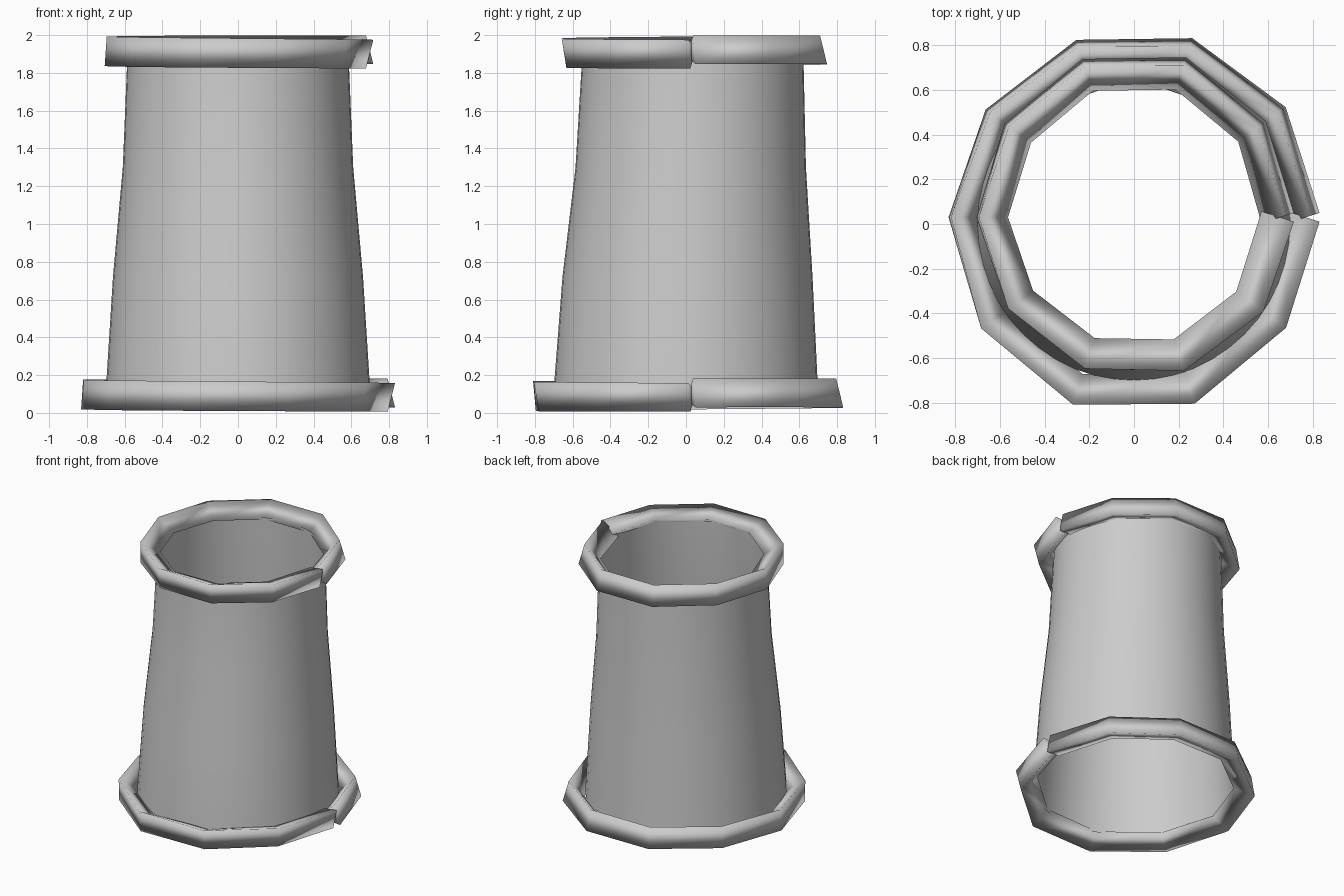
import bpy, math
from mathutils import Vector

if "Cube" in bpy.data.objects:
    bpy.data.objects.remove(bpy.data.objects["Cube"])

CY = 0.03  # ring centre in y


def make_object(name, verts, faces):
    mesh = bpy.data.meshes.new(name)
    mesh.from_pydata(verts, [], faces)
    mesh.validate()
    for p in mesh.polygons:
        p.use_smooth = True
    obj = bpy.data.objects.new(name, mesh)
    bpy.context.collection.objects.link(obj)
    return obj


def split_ring(name, radii, z, r=0.091):
    """Open ten-sided hoop with a slowly twisting triangular section."""
    verts, faces = [], []
    last = len(radii) - 1
    for k, R in enumerate(radii):
        a = math.radians(36 * k)
        centre = Vector((R * math.cos(a), R * math.sin(a) + CY, z))
        # end sections are square to their segment
        n = a + math.radians(18 if k == 0 else -18 if k == last else 0)
        twist = 15 * math.cos(math.pi * k / last) + 4 * math.sin(math.pi * k / last)
        for base in (60, 180, 300):
            t = math.radians(base + twist)
            out = r * math.cos(t)
            verts.append(centre + Vector((out * math.cos(n), out * math.sin(n), r * math.sin(t))))
    for k in range(last):
        for j in range(3):
            i, m = 3 * k + j, 3 * k + (j + 1) % 3
            faces.append((i, i + 3, m + 3, m))
    faces += [(0, 1, 2), (3 * last + 2, 3 * last + 1, 3 * last)]
    return make_object(name, verts, faces)


def tapered_sleeve(name, rows, n=48):
    """Open tube; rows are (z, radius, centre y)."""
    verts, faces = [], []
    for z, R, cy in rows:
        for i in range(n):
            a = 2 * math.pi * i / n
            verts.append((R * math.cos(a), R * math.sin(a) + cy, z))
    for k in range(len(rows) - 1):
        for i in range(n):
            j = (i + 1) % n
            faces.append((k * n + i, k * n + j, (k + 1) * n + j, (k + 1) * n + i))
    return make_object(name, verts, faces)


# Sleeve body
tapered_sleeve("sleeve", [(0.09, 0.702, 0.0), (0.18, 0.696, 0.0), (0.72, 0.662, 0.008),
                          (1.3, 0.61, 0.025), (1.83, 0.588, 0.035), (1.91, 0.585, 0.035)])

# Rim hoops
split_ring("bottom_ring", [.77, .775, .78, .775, .765, .78, .80, .83, .82, .78, .77], 0.094)
split_ring("top_ring", [.655, .665, .69, .685, .66, .655, .65, .66, .665, .655, .655], 1.911)
